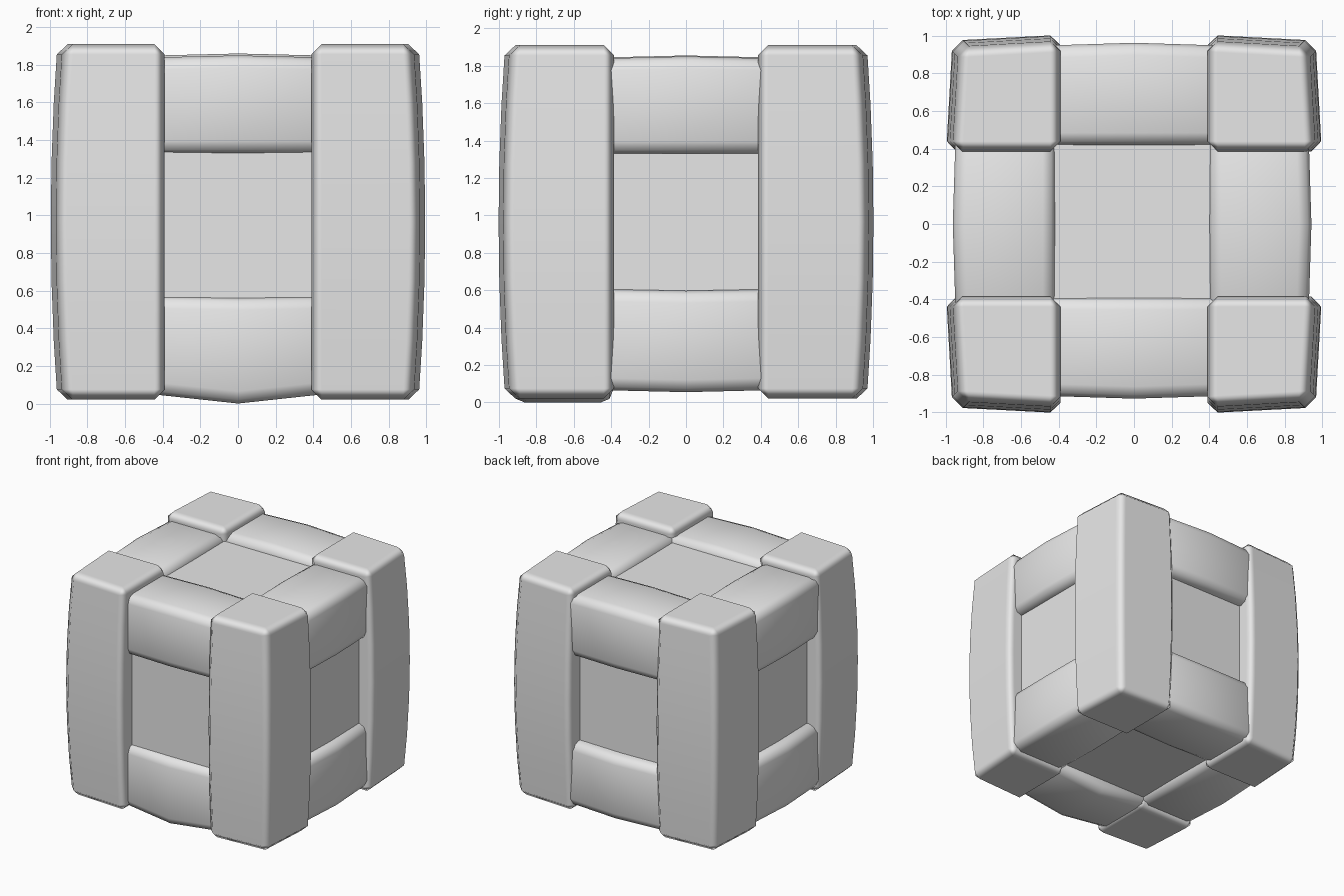
import bpy
import bmesh
from mathutils import Vector

cube = bpy.data.objects.get("Cube")
if cube:
    bpy.data.objects.remove(cube, do_unlink=True)

GRAY = (0.8, 0.8, 0.8, 1)
mat = bpy.data.materials.new("light_gray")
mat.use_nodes = True
mat.diffuse_color = GRAY
mat.node_tree.nodes["Principled BSDF"].inputs["Base Color"].default_value = GRAY


def bar(name, rings, place, bevel, segments, harden):
    """Loft four-cornered rings of (u, v, t) points and chamfer the long edges."""
    bm = bmesh.new()
    loops = [[bm.verts.new(place(*p)) for p in ring] for ring in rings]
    for a, b in zip(loops, loops[1:]):
        for i in range(4):
            j = (i + 1) % 4
            bm.faces.new((a[i], a[j], b[j], b[i]))
    bm.faces.new(loops[0])
    bm.faces.new(loops[-1])
    bmesh.ops.recalc_face_normals(bm, faces=bm.faces)
    for f in bm.faces:
        f.smooth = True
    mesh = bpy.data.meshes.new(name)
    bm.to_mesh(mesh)
    bm.free()
    mesh.materials.append(mat)
    obj = bpy.data.objects.new(name, mesh)
    bpy.context.collection.objects.link(obj)
    if bevel:
        mod = obj.modifiers.new("rounded_edges", 'BEVEL')
        mod.width = bevel
        mod.segments = segments
        mod.limit_method = 'ANGLE'
        mod.angle_limit = 0.6
        mod.harden_normals = harden
    return obj


# Corner posts: tapered section, bowed outwards at mid height
def post_rings():
    rings = []
    steps = 6
    for k in range(steps + 1):
        s = 2 * k / steps - 1
        d = 0.035 * s * s
        t = 0.965 + 0.945 * s
        rings.append([(0.39, 0.385, t), (0.998 - d, 0.385, t),
                      (0.965 - d, 0.975 - d, t), (0.39, 1.005 - d, t)])
    return rings


for side, sx in (("right", -1), ("left", 1)):
    for end, sy in (("front", -1), ("back", 1)):
        bar(f"{end}_{side}_post", post_rings(),
            lambda u, v, t, sx=sx, sy=sy: Vector((sx * u, sy * v, t)),
            0.055, 1, True)


# Beams between the posts: (inner, outer), (low, high), middle bulge out / low / high
def beam(name, place, depth, height, out, low, high):
    rings = []
    for t, m in ((-0.5, -0.2), (0, 1), (0.5, -0.2)):
        u0, u1 = depth[0], depth[1] + out * m
        z0, z1 = height[0] + low * m, height[1] + high * m
        rings.append([(u0, z0, t), (u1, z0, t), (u1, z1, t), (u0, z1, t)])
    bar(name, rings, place, 0.065, 2, False)


def along_x(sign):
    return lambda u, z, t: Vector((t, sign * u, z))


def along_y(sign):
    return lambda u, z, t: Vector((sign * u, t, z))


SIDES = (("front", along_x(-1), 0.39, 0.915, 1.84),
         ("back", along_x(1), 0.42, 0.95, 1.85),
         ("right", along_y(-1), 0.42, 0.95, 1.845),
         ("left", along_y(1), 0.40, 0.93, 1.84))
for side, place, inner, outer, top in SIDES:
    beam(f"{side}_top_beam", place, (inner, outer), (1.33, top), 0.013, 0, 0.01)
    front = side == "front"
    beam(f"{side}_bottom_beam", place, (inner, outer),
         (0.045, 0.57) if front else (0.065, 0.605),
         0.013, -0.045 if front else -0.01, -0.008)

# Inner box whose faces form the recessed panels
h = 0.865
bar("inner_box",
    [[(-h, -h, z), (h, -h, z), (h, h, z), (-h, h, z)] for z in (0.115, 1.79)],
    lambda u, v, t: Vector((u, v, t)), 0, 1, False)
box = bpy.data.objects["inner_box"]
for poly in box.data.polygons:
    poly.use_smooth = False
